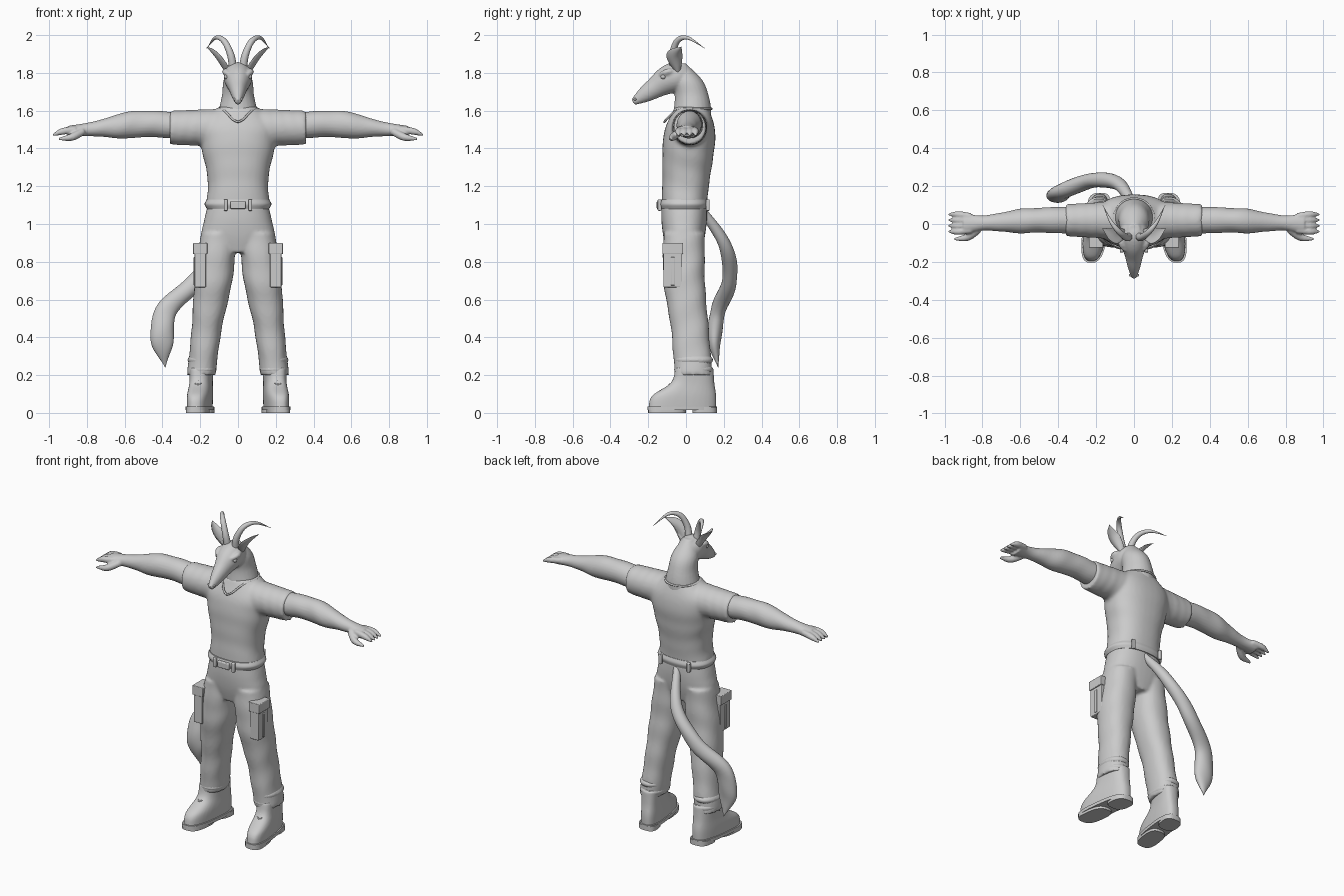
import bpy, bmesh, math
from mathutils import Vector, Matrix

cube = bpy.data.objects.get("Cube")
if cube:
    bpy.data.objects.remove(cube, do_unlink=True)

X, Y, Z = Matrix.Identity(3)
SIDES = (-1, 1)
color = (0.6, 0.6, 0.6, 1)
grey = bpy.data.materials.new("plain grey")
grey.use_nodes = True
grey.diffuse_color = color
grey.node_tree.nodes["Principled BSDF"].inputs["Base Color"].default_value = color


def spline(values, t):
    """Catmull-Rom value at t (0 to 1) through evenly spaced values."""
    ext = [values[0] * 2 - values[1], *values, values[-1] * 2 - values[-2]]
    last = len(values) - 1
    i = min(int(t * last), last - 1)
    f = t * last - i
    a, b, c, d = ext[i:i + 4]
    return b + (c - a) * (f / 2) + (a * 2 - b * 5 + c * 4 - d) * (f * f / 2) + (b * 3 - a - c * 3 + d) * (f ** 3 / 2)


def signed_power(value, power):
    return math.copysign(abs(value) ** power, value)


def loft(bm, path, wide, deep=None, ref=X, normal=None, n=24, steps=24, power=1, cup=0, fold=0):
    """Sweep an elliptic section along a path; wide and deep give its half sizes along the way."""
    path = [Vector(p) for p in path]
    deep = deep or wide
    pos = [spline(path, i / steps) for i in range(steps + 1)]
    rings = []
    for i, center in enumerate(pos):
        t = i / steps
        along = normal or (pos[min(i + 1, steps)] - pos[max(i - 1, 0)]).normalized()
        u = (ref - along * ref.dot(along)).normalized()
        v = along.cross(u)
        a, b = max(spline(wide, t), .001), max(spline(deep, t), .001)
        ring = []
        for k in range(n):
            angle = math.tau * k / n
            c, s = signed_power(math.cos(angle), power), signed_power(math.sin(angle), power)
            r = 1 + fold * math.sin(t * 28 + 2.5 * math.sin(angle))
            ring.append(bm.verts.new(center + u * (a * c * r) + v * (b * s * r + cup * a * c * c)))
        rings.append(ring)
    for low, high in zip(rings, rings[1:]):
        for k in range(n):
            j = (k + 1) % n
            bm.faces.new((low[k], low[j], high[j], high[k]))
    bm.faces.new(rings[0][::-1])
    bm.faces.new(rings[-1])


def box(bm, center, size):
    bmesh.ops.create_cube(bm, size=1, matrix=Matrix.LocRotScale(Vector(center), None, Vector(size)))


def splay(bm):
    """Turn the feet outwards."""
    for v in bm.verts:
        v.co.x -= v.co.y * .13


def finish(name, bm, mirror=False, voxel=0, relax=4, bevel=0):
    """Turn the mesh into an object, optionally rounded, mirrored and fused."""
    bmesh.ops.recalc_face_normals(bm, faces=bm.faces)
    mesh = bpy.data.meshes.new(name)
    bm.to_mesh(mesh)
    bm.free()
    mesh.materials.append(grey)
    ob = bpy.data.objects.new(name, mesh)
    bpy.context.collection.objects.link(ob)
    bpy.ops.object.select_all(action="DESELECT")
    ob.select_set(True)
    bpy.context.view_layer.objects.active = ob
    bpy.ops.object.shade_smooth_by_angle(angle=math.radians(50))
    if bevel:
        mod = ob.modifiers.new("round edges", "BEVEL")
        mod.width, mod.segments = bevel, 3
    if mirror:
        mod = ob.modifiers.new("other side", "MIRROR")
        mod.use_mirror_merge = False
    if voxel:
        mod = ob.modifiers.new("fuse", "REMESH")
        mod.mode, mod.voxel_size, mod.use_smooth_shade = "VOXEL", voxel, True
        mod = ob.modifiers.new("relax", "SMOOTH")
        mod.factor, mod.iterations = .5, relax


# Shirt: torso and sleeves fused
bm = bmesh.new()
loft(bm, [(0, -.01, 1.1), (0, .03, 1.62)], [.17, .16, .165, .185, .2, .2, .1], [.12, .125, .135, .135, .09],
     normal=Z, n=36, power=.85, fold=.006)
for s in SIDES:
    loft(bm, [(s * .1, .02, 1.51), (s * .36, .02, 1.51)], [.1, .085], [.1, .09], ref=Y, normal=X, fold=.012)
finish("shirt", bm, voxel=.01, relax=8)

# Neckline seam dipping to a point in front
bm = bmesh.new()
seam = []
for k in range(25):
    angle = math.tau * k / 24
    dip = max(0, math.cos(angle)) ** 6
    seam.append((.105 * math.sin(angle), .03 - .105 * math.cos(angle) - .04 * dip, 1.61 - .07 * dip))
loft(bm, seam, [.006, .006], ref=Z, n=8, steps=48)
finish("neckline", bm)

# Arms with hands and fingers
bm = bmesh.new()
loft(bm, [(.3, .02, 1.52), (.5, .02, 1.53), (.7, .01, 1.51), (.9, 0, 1.49)],
     [.07, .07, .065, .065, .05, .04, .055], [.07, .07, .07, .07, .05, .035, .03],
     ref=Y, normal=X, steps=36, fold=.012)
for i in range(4):
    y = .05 - .03 * i
    loft(bm, [(.86, y * .8, 1.5), (.93, y, 1.49), (.98, y, 1.47)], [.018, .018, .006], ref=Y, n=12)
loft(bm, [(.82, -.03, 1.49), (.88, -.07, 1.46), (.95, -.08, 1.45)], [.02, .02, .007], ref=Y, n=12)
finish("arms", bm, mirror=True, voxel=.006)

# Trousers: hips and legs fused
bm = bmesh.new()
loft(bm, [(0, -.01, 1.1), (0, -.01, .85)], [.16, .18, .19, .12], [.12, .12, .11, .09], normal=Z, n=36, power=.85)
for s in SIDES:
    loft(bm, [(s * .1, -.01, .95), (s * .13, -.01, .7), (s * .165, .02, .45), (s * .195, .04, .2)],
         [.095, .1, .08, .075], [.11, .11, .1, .1], normal=Z, n=28, steps=40, power=.88, fold=.016)
finish("trousers", bm, voxel=.01)

# Cuffs bunched over the boots
bm = bmesh.new()
for z in (.23, .28):
    loft(bm, [(.19, .04, z - .03), (.19, .04, z + .03)], [.06, .077, .06], [.08, .104, .08],
         normal=Z, power=.88, fold=.015)
finish("cuffs", bm, mirror=True, voxel=.007)

# Cargo pockets with flaps and a centre pleat
bm = bmesh.new()
box(bm, (.2, -.07, .76), (.06, .1, .19))
box(bm, (.2, -.07, .87), (.075, .11, .06))
box(bm, (.23, -.07, .75), (.01, .02, .15))
finish("cargo_pockets", bm, mirror=True, bevel=.004)

# Belt with buckle and loops
bm = bmesh.new()
loft(bm, [(0, -.01, 1.08), (0, -.01, 1.13)], [.165, .177, .165], [.125, .132, .125], normal=Z, n=40, power=.85)
finish("belt", bm)
bm = bmesh.new()
box(bm, (0, -.145, 1.1), (.08, .02, .04))
for s in SIDES:
    box(bm, (s * .065, -.14, 1.1), (.02, .02, .06))
    box(bm, (s * .1, .115, 1.1), (.02, .02, .06))
finish("buckle_and_loops", bm, bevel=.005)

# Boots
bm = bmesh.new()
loft(bm, [(.2, -.02, .02), (.2, -.01, .09), (.2, .035, .16), (.2, .045, .24)], [.06, .062, .058, .06],
     [.18, .17, .115, .1], normal=Z, n=32, power=.75)
splay(bm)
finish("boots", bm, mirror=True, voxel=.007)

# Soles: forefoot, raised heel and welt
bm = bmesh.new()
for y, bottom, top, width, length in ((-.1, 0, .03, .06, .1), (.1, 0, .03, .06, .065), (-.02, .015, .035, .067, .185)):
    loft(bm, [(.2, y, bottom), (.2, y, top)], [width, width], [length, length], normal=Z, n=32, steps=1, power=.7)
splay(bm)
finish("soles", bm, mirror=True)

# Crossed laces on the instep
bm = bmesh.new()
for i in range(4):
    y, z = .02 * i - .11, .02 * i + .12
    for s in SIDES:
        loft(bm, [(.2 - s * .035, y + .015, z - .01), (.2, y, z + .01), (.2 + s * .035, y + .025, z + .015)],
             [.004, .004], ref=Y, n=8, steps=8)
splay(bm)
finish("laces", bm, mirror=True)

# Head and neck fused
bm = bmesh.new()
loft(bm, [(0, .03, 1.5), (0, .03, 1.68), (0, -.03, 1.85)], [.12, .105, .085, .075, .03], [.1, .1, .09, .08, .03],
     normal=Z)
loft(bm, [(0, .02, 1.79), (0, -.08, 1.77), (0, -.18, 1.71), (0, -.28, 1.645)],
     [.05, .075, .07, .05, .035, .015], [.045, .078, .075, .057, .042, .018])
for s in SIDES:
    loft(bm, [(s * .05, -.14, 1.79), (s * .066, -.1, 1.805), (s * .06, -.06, 1.81)], [.01, .018, .01], n=12)
finish("head_and_neck", bm, voxel=.007)

# Eyes and nostrils
bm = bmesh.new()
for center, radius in (((.06, -.12, 1.78), .014), ((.02, -.27, 1.66), .007)):
    bmesh.ops.create_uvsphere(bm, u_segments=16, v_segments=10, radius=radius, matrix=Matrix.Translation(center))
finish("eyes_and_nostrils", bm, mirror=True)

# Cupped ears
bm = bmesh.new()
loft(bm, [(.055, -.045, 1.815), (.11, -.06, 1.885), (.167, -.025, 1.938)], [.018, .036, .043, .028, 0],
     [.018, .01, 0], ref=Y, cup=.4)
finish("ears", bm, mirror=True)

# Horns sweeping up, out and back
bm = bmesh.new()
loft(bm, [(.025, -.065, 1.82), (.04, -.07, 1.9), (.075, -.045, 1.97), (.12, .01, 1.985), (.165, .1, 1.93)],
     [.022, .018, .012, 0], n=16)
finish("horns", bm, mirror=True)

# Tail with a full tuft
bm = bmesh.new()
loft(bm, [(0, .09, 1.07), (-.08, .21, .88), (-.22, .23, .7), (-.38, .17, .54), (-.4, .15, .38), (-.385, .17, .24)],
     [.02, .035, .04, .04, .035, 0], [.02, .035, .045, .055, .06, 0], ref=Y, steps=36, fold=.04)
finish("tail", bm)
